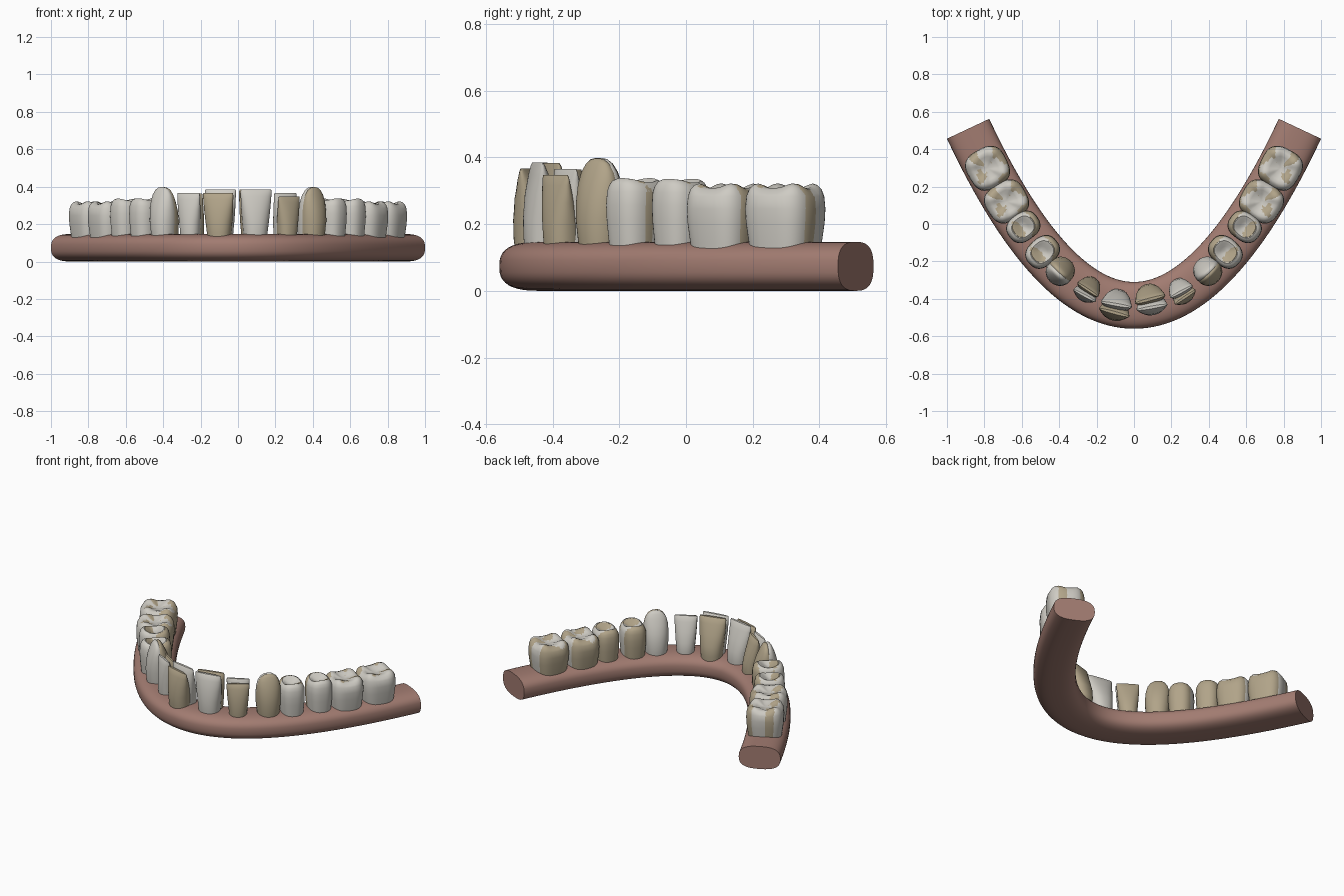
import bpy, bmesh, math
from mathutils import Vector

if "Cube" in bpy.data.objects:
    bpy.data.objects.remove(bpy.data.objects["Cube"])


def material(name, rgb):
    m = bpy.data.materials.new(name)
    m.diffuse_color = (*rgb, 1)
    m.use_nodes = True
    m.node_tree.nodes["Principled BSDF"].inputs["Base Color"].default_value = m.diffuse_color
    return m


GUM = material("gum", (0.36, 0.20, 0.165))
ENAMEL = material("enamel", (0.62, 0.60, 0.55))
DENTIN = material("dentin", (0.44, 0.37, 0.25))


# dental arch: a parabola with its outward normal
def arch(x):
    slope = 2.4 * x
    tangent = Vector((1, slope, 0)).normalized()
    return Vector((x, -0.435 + 1.2 * x * x, 0)), tangent, Vector((tangent.y, -tangent.x, 0))


def superellipse(a, n):
    c, s = math.cos(a), math.sin(a)
    return (math.copysign(abs(c) ** (2 / n), c), math.copysign(abs(s) ** (2 / n), s))


# skin a stack of closed rings, cap both ends
def loft(name, rings, mat, angle):
    bm = bmesh.new()
    loops = [[bm.verts.new(p) for p in r] for r in rings]
    n = len(loops[0])
    for a, b in zip(loops, loops[1:]):
        for i in range(n):
            j = (i + 1) % n
            bm.faces.new((a[i], a[j], b[j], b[i]))
    bm.faces.new(loops[0][::-1])
    bm.faces.new(loops[-1])
    bmesh.ops.recalc_face_normals(bm, faces=bm.faces)
    me = bpy.data.meshes.new(name)
    bm.to_mesh(me)
    bm.free()
    ob = bpy.data.objects.new(name, me)
    bpy.context.collection.objects.link(ob)
    me.materials.append(mat)
    bpy.ops.object.select_all(action='DESELECT')
    ob.select_set(True)
    bpy.context.view_layer.objects.active = ob
    bpy.ops.object.shade_smooth_by_angle(angle=math.radians(angle))
    return ob


# gum ridge swept along the arch
rings = []
for k in range(65):
    p, t, n = arch(-0.887 + 1.774 * k / 64)
    ring = []
    for i in range(40):
        u, v = superellipse(math.tau * i / 40, 2.7)
        ring.append(p + n * u * 0.125 + Vector((0, 0, 0.0735 + v * 0.0735)))
    rings.append(ring)
loft("gum_ridge", rings, GUM, 50)

# crown profiles: (width scale, depth scale, height fraction, outward lean)
PROFILES = {
    "incisor": [(.72, .85, 0, 0), (.78, 1, .25, 0), (.86, .95, .45, .004), (.94, .72, .68, .012),
                (.99, .42, .88, .018), (1, .24, .97, .020), (.97, .12, 1, .021), (.5, .06, 1, .021)],
    "canine": [(.80, .85, 0, 0), (.90, .97, .22, 0), (.99, 1, .42, .003), (1, .88, .60, .006),
               (.95, .68, .75, .010), (.82, .46, .87, .012), (.60, .28, .95, .013),
               (.35, .15, .99, .014), (.12, .06, 1, .014)],
    "back": [(.84, .84, 0, 0), (.91, .91, .25, 0), (.98, .98, .5, 0), (1, 1, .68, 0),
             (.97, .97, .84, 0), (.91, .90, .93, 0), (.82, .80, .98, 0), (.70, .67, 1, 0),
             (.54, .50, .97, 0), (.36, .32, .92, 0), (.18, .15, .89, 0), (.04, .04, .88, 0)],
}
BASE = 0.085


def crown(name, kind, x, width, depth, top, shift, turn, cusp, power, mat):
    p, t, n = arch(x)
    c, s = math.cos(turn), math.sin(turn)
    t, n = t * c + n * s, n * c - t * s
    rings = []
    for wu, wv, f, lean in PROFILES[kind]:
        ring = []
        for i in range(40):
            a = math.tau * i / 40
            u, v = superellipse(a, power)
            z = BASE + (top - BASE) * f
            # raised cusps and grooves on the chewing surface
            if cusp and f > .85:
                wave = math.cos(4 * a) if power > 2.6 else -math.cos(2 * a)
                z -= cusp * (1 + wave * (1 if power > 2.6 else -1)) * min(1, wu * 1.4) * .5 * (f > .9)
            ring.append(p + t * u * wu * width / 2
                        + n * (v * wv * depth / 2 + lean + shift) + Vector((0, 0, z)))
        rings.append(ring)
    loft(name, rings, mat, 45)


# name, profile, arch position, width, depth, top, leaf offset, cusp height, squareness
TEETH = [
    ("central_incisor", "incisor", .093, .168, .125, .385, .022, 0, 2.2),
    ("lateral_incisor", "incisor", .252, .136, .105, .365, .018, 0, 2.2),
    ("canine", "canine", .392, .148, .140, .398, .008, 0, 2.1),
    ("first_premolar", "back", .489, .150, .185, .338, .003, .012, 2.5),
    ("second_premolar", "back", .592, .150, .178, .336, .003, .012, 2.5),
    ("first_molar", "back", .681, .207, .222, .322, .002, .014, 3.0),
    ("second_molar", "back", .782, .218, .218, .322, .002, .014, 3.0),
]
# slightly crowded front teeth differ from side to side
SHIFT = {("central_incisor", 1): -.022, ("central_incisor", -1): .008,
         ("lateral_incisor", -1): -.012}

# each crown is two nearly coincident shells, enamel and dentin
for name, kind, x, w, d, top, off, cusp, power in TEETH:
    for side, label in ((-1, "left"), (1, "right")):
        base = SHIFT.get((name, side), 0)
        front_dentin = (name, side) in (("central_incisor", -1), ("lateral_incisor", 1), ("canine", 1))
        sign = -1 if front_dentin else 1
        turn = .045 * side
        crown(f"{label}_{name}_enamel", kind, x * side, w, d, top,
              base + sign * off, turn, cusp, power, ENAMEL)
        lower = .018 if front_dentin and kind == "incisor" else .001
        crown(f"{label}_{name}_dentin", kind, x * side, w * .995, d * .995, top - lower,
              base - sign * off, -turn, cusp, power, DENTIN)
